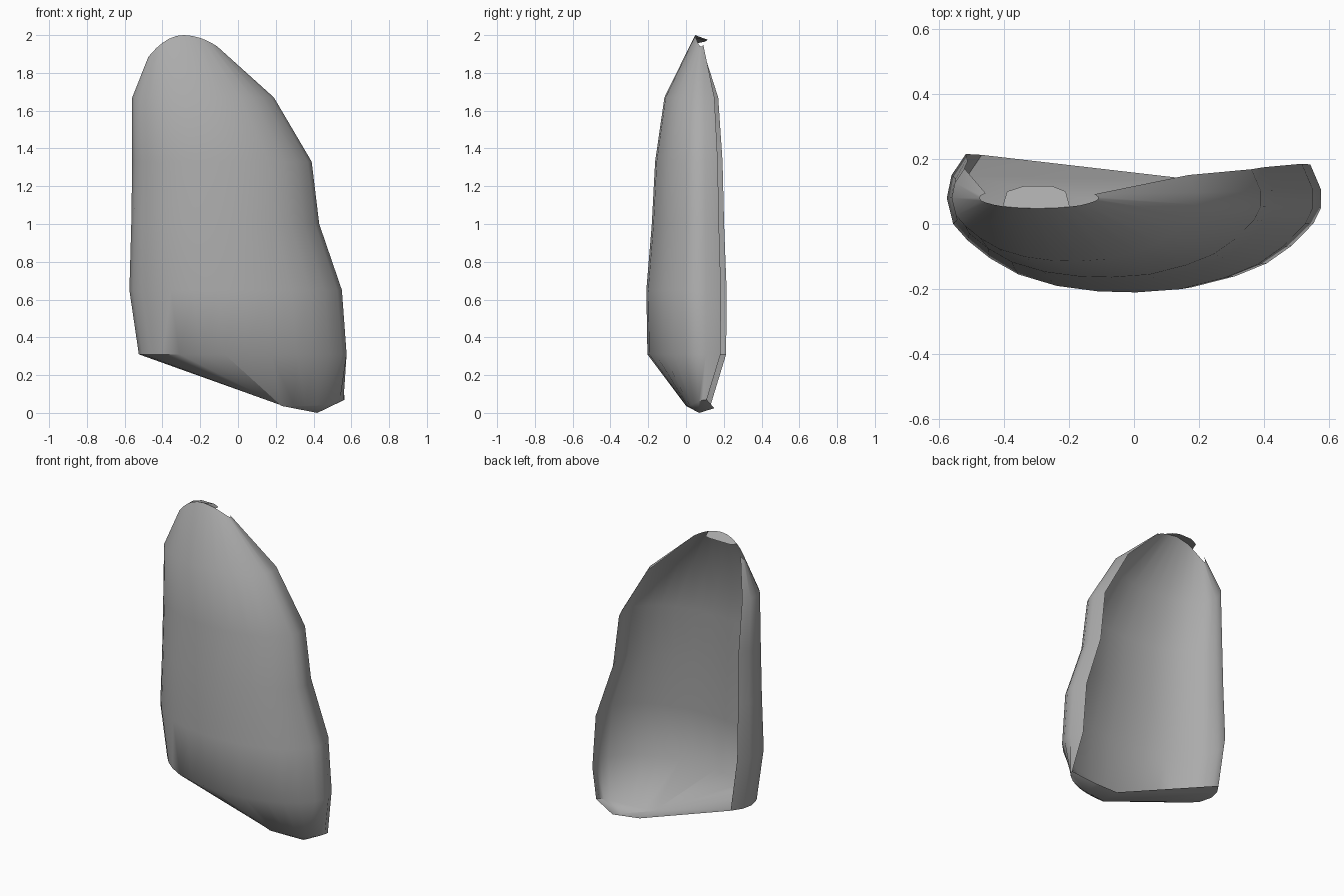
import bpy, bmesh, math

cube = bpy.data.objects.get("Cube")
if cube:
    bpy.data.objects.remove(cube, do_unlink=True)

# One plain grey
grey = bpy.data.materials.new("stone_grey")
colour = (0.41, 0.41, 0.41, 1)
grey.diffuse_color = colour
grey.use_nodes = True
grey.node_tree.nodes["Principled BSDF"].inputs["Base Color"].default_value = colour

# Widest cross-section, from left rim round the curved front to right rim
PROFILE = [(-.515, .215), (-.56, .15), (-.575, .08), (-.555, 0), (-.51, -.05),
           (-.44, -.105), (-.35, -.155), (-.23, -.19), (-.1, -.207), (.02, -.21),
           (.16, -.2), (.3, -.165), (.4, -.125), (.48, -.07), (.55, 0),
           (.575, .05), (.575, .105), (.54, .185)]
MID_Y = .08
# Height, lowest x, highest x, depth scale
LEVELS = [(.31, -.525, .575, .98), (.65, -.575, .55, 1), (1.0, -.565, .43, .90),
          (1.33, -.56, .39, .84), (1.67, -.56, .19, .67)]


def section(x0, x1, depth):
    """The profile squeezed between x0 and x1."""
    return [(x0 + (px + .575) / 1.15 * (x1 - x0), MID_Y + (py - MID_Y) * depth)
            for px, py in PROFILE]


def bottom_ring():
    """Small foot: the left side gathers in one corner, the right side is an arc."""
    pts = [(.24, .13, .04)] + [(.23, 0, .04)] * 8
    for k in range(9):
        a = math.pi / 2 * k / 8
        s = math.sin(a)
        pts.append((.23 + .335 * s, .11 - .11 * math.cos(a), .037 + .033 * s ** 4))
    return pts


def top_ring():
    """Small rounded crest."""
    pts = []
    for x, y in section(-.475, -.11, .11):
        fall = .11 if x < -.29 else .06
        pts.append((x, y, 2 - fall * ((x + .29) / .18) ** 2))
    return pts


rings = [bottom_ring()]
rings += [[(x, y, z) for x, y in section(x0, x1, d)] for z, x0, x1, d in LEVELS]
rings.append(top_ring())

# Curved shell, open at the back
bm = bmesh.new()
grid = [[bm.verts.new(p) for p in ring] for ring in rings]
for low, high in zip(grid, grid[1:]):
    for j in range(len(PROFILE) - 1):
        bm.faces.new((low[j], low[j + 1], high[j + 1], high[j]))

# Foot underside
apex = bm.verts.new((.42, .07, 0))
heel = bm.verts.new((.42, .15, .025))
foot = [grid[0][0]] + grid[0][8:] + [heel]
for a, b in zip(foot, foot[1:] + foot[:1]):
    bm.faces.new((b, a, apex))

# Crest lip turned towards the back
crest = [v for v in grid[-1] if -.41 < v.co.x < -.19]
lip = [bm.verts.new((x, y, z)) for x, y, z in
       ((-.21, .1, 1.972), (-.25, .116, 1.975), (-.34, .116, 1.975), (-.39, .1, 1.965))]
bm.faces.new(crest + lip)

bmesh.ops.remove_doubles(bm, verts=bm.verts, dist=.0005)
mesh = bpy.data.meshes.new("curved_slab")
bm.to_mesh(mesh)
bm.free()
mesh.materials.append(grey)
slab = bpy.data.objects.new("curved_slab", mesh)
bpy.context.collection.objects.link(slab)

# Smooth faces, crisp rims
bpy.ops.object.select_all(action='DESELECT')
slab.select_set(True)
bpy.context.view_layer.objects.active = slab
bpy.ops.object.shade_smooth_by_angle(angle=math.radians(50))
